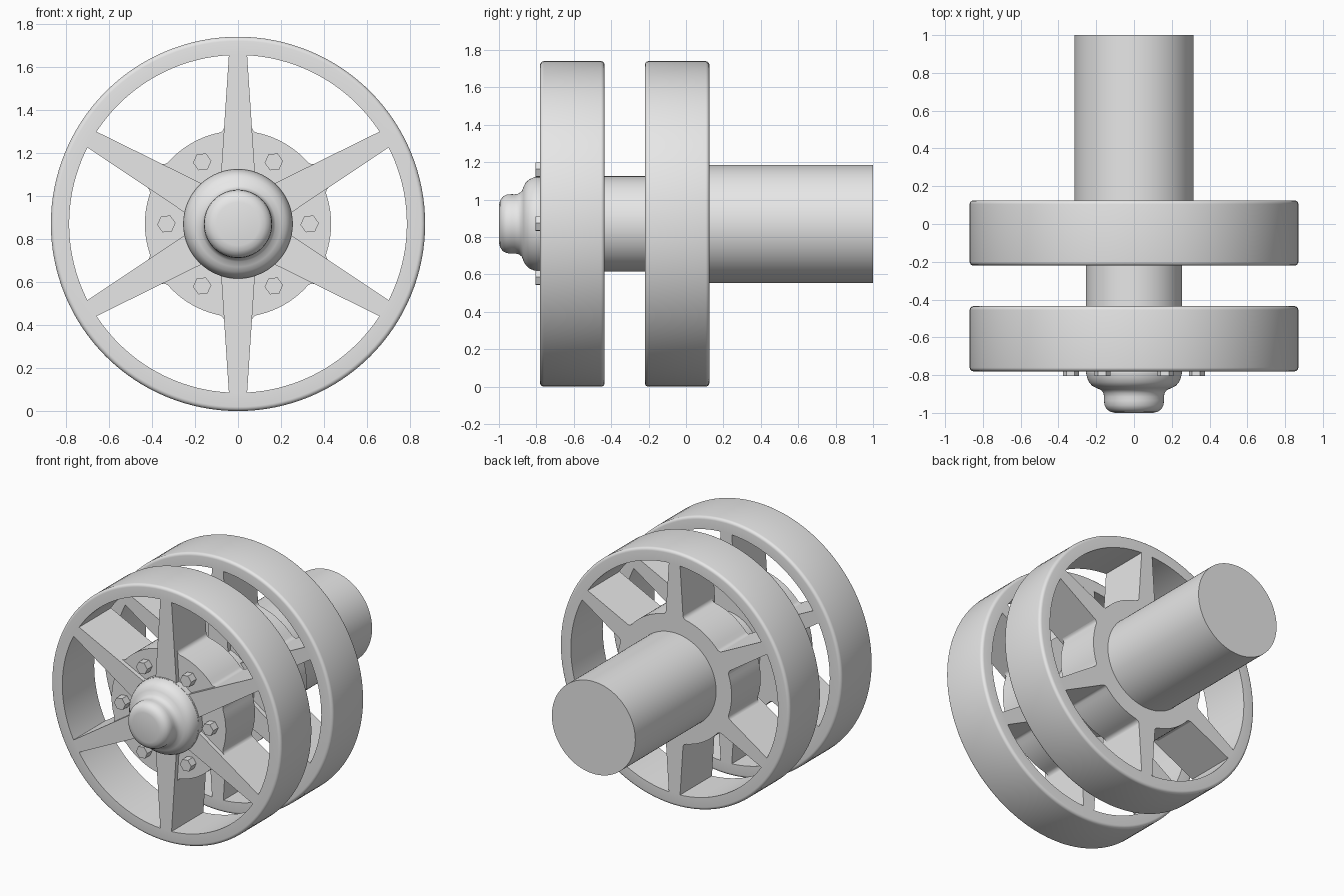
import bpy, bmesh, math
from mathutils import Matrix, Vector

if "Cube" in bpy.data.objects:
    bpy.data.objects.remove(bpy.data.objects["Cube"], do_unlink=True)

AXIS_Z = 0.87      # height of the common axle
RIM_R = 0.87
HUB_R = 0.433
SPOKES = 6
DEPTH = 0.345

grey = bpy.data.materials.new("plain_grey")
grey.use_nodes = True
grey.diffuse_color = (0.8, 0.8, 0.8, 1)
grey.node_tree.nodes["Principled BSDF"].inputs["Base Color"].default_value = (0.8, 0.8, 0.8, 1)


def finish(bm, name):
    bmesh.ops.remove_doubles(bm, verts=bm.verts, dist=1e-5)
    bmesh.ops.recalc_face_normals(bm, faces=bm.faces)
    mesh = bpy.data.meshes.new(name)
    bm.to_mesh(mesh)
    bm.free()
    mesh.materials.append(grey)
    obj = bpy.data.objects.new(name, mesh)
    obj.location.z = AXIS_Z
    bpy.context.collection.objects.link(obj)
    bpy.ops.object.select_all(action='DESELECT')
    obj.select_set(True)
    bpy.context.view_layer.objects.active = obj
    bpy.ops.object.shade_smooth_by_angle(angle=math.radians(35))
    return obj


def lathe(name, profile, steps=96, closed=False):
    """Spin (radius, y) points round the y axis."""
    bm = bmesh.new()
    verts = [bm.verts.new((r, y, 0)) for r, y in profile]
    pairs = list(zip(verts, verts[1:]))
    if closed:
        pairs.append((verts[-1], verts[0]))
    edges = [bm.edges.new(p) for p in pairs]
    bmesh.ops.spin(bm, geom=verts + edges, cent=(0, 0, 0), axis=(0, 1, 0),
                   angle=math.tau, steps=steps, use_merge=True)
    return finish(bm, name)


def prism(bm, outline, y0, y1):
    """Extrude an (x, z) outline from y0 to y1."""
    face = bm.faces.new([bm.verts.new((x, y0, z)) for x, z in outline])
    out = bmesh.ops.extrude_face_region(bm, geom=[face], use_keep_orig=True)
    moved = [v for v in out["geom"] if isinstance(v, bmesh.types.BMVert)]
    bmesh.ops.translate(bm, verts=moved, vec=(0, y1 - y0, 0))


def turn(points, angle):
    rot = Matrix.Rotation(angle, 2)
    return [tuple(rot @ Vector(p)) for p in points]


def spoke_angle(i):
    return math.pi / 2 + i * math.tau / SPOKES


def hub_outline():
    """Round hub with a filleted root for every spoke."""
    fillet, half = 0.03, 0.064
    cz = half + fillet
    cx = math.sqrt((HUB_R + fillet) ** 2 - cz ** 2)
    root = math.atan2(cz, cx)
    side = []
    for k in range(7):
        t = math.pi + root + (math.pi / 2 - root) * k / 6
        side.append((cx + fillet * math.cos(t), cz + fillet * math.sin(t)))
    lobe = [(x, -z) for x, z in side] + side[::-1]
    gap = math.tau / SPOKES - 2 * root
    arc = [(HUB_R * math.cos(root + gap * k / 10), HUB_R * math.sin(root + gap * k / 10))
           for k in range(1, 10)]
    return [p for i in range(SPOKES) for p in turn(lobe + arc, spoke_angle(i))]


def wheel(prefix, front):
    back = front + DEPTH
    # Rim with rounded outer edges
    b = 0.02
    corner = [(RIM_R - b + b * math.sin(k * math.pi / 10), b - b * math.cos(k * math.pi / 10))
              for k in range(6)]
    profile = [(0.785, front)] + [(r, front + y) for r, y in corner]
    profile += [(r, back - y) for r, y in reversed(corner)] + [(0.785, back)]
    lathe(prefix + "_rim", profile, 128, True)
    # Hub, set back a little behind the spoke faces
    bm = bmesh.new()
    prism(bm, hub_outline(), front + 0.03, back)
    finish(bm, prefix + "_hub")
    # Tapered spokes
    bm = bmesh.new()
    taper = [(0.2, -0.081), (0.79, -0.042), (0.79, 0.042), (0.2, 0.081)]
    for i in range(SPOKES):
        prism(bm, turn(taper, spoke_angle(i)), front, back)
    finish(bm, prefix + "_spokes")


wheel("front_wheel", -0.78)
wheel("rear_wheel", -0.22)

# Axle between the wheels, and the thicker rear shaft
lathe("axle", [(0, -0.79), (0.255, -0.79), (0.255, 0.05), (0, 0.05)])
lathe("rear_shaft", [(0, 0), (0.316, 0), (0.316, 1), (0, 1)])

# Stepped, rounded nose cap
lathe("nose_cap", [
    (0, -1), (0.1, -1), (0.125, -0.994), (0.145, -0.98), (0.156, -0.96),
    (0.159, -0.935), (0.158, -0.915), (0.162, -0.895), (0.175, -0.878),
    (0.2, -0.868), (0.222, -0.856), (0.238, -0.838), (0.248, -0.815),
    (0.255, -0.785), (0.255, -0.74), (0, -0.74)])

# Hexagonal bolts between the spokes
bm = bmesh.new()
for i in range(SPOKES):
    a = i * math.tau / SPOKES
    cx, cz = 0.333 * math.cos(a), 0.333 * math.sin(a)
    hexagon = [(cx + 0.043 * math.cos(a + 0.1 + k * math.pi / 3),
                cz + 0.043 * math.sin(a + 0.1 + k * math.pi / 3)) for k in range(6)]
    prism(bm, hexagon, -0.805, -0.74)
finish(bm, "hub_bolts")
